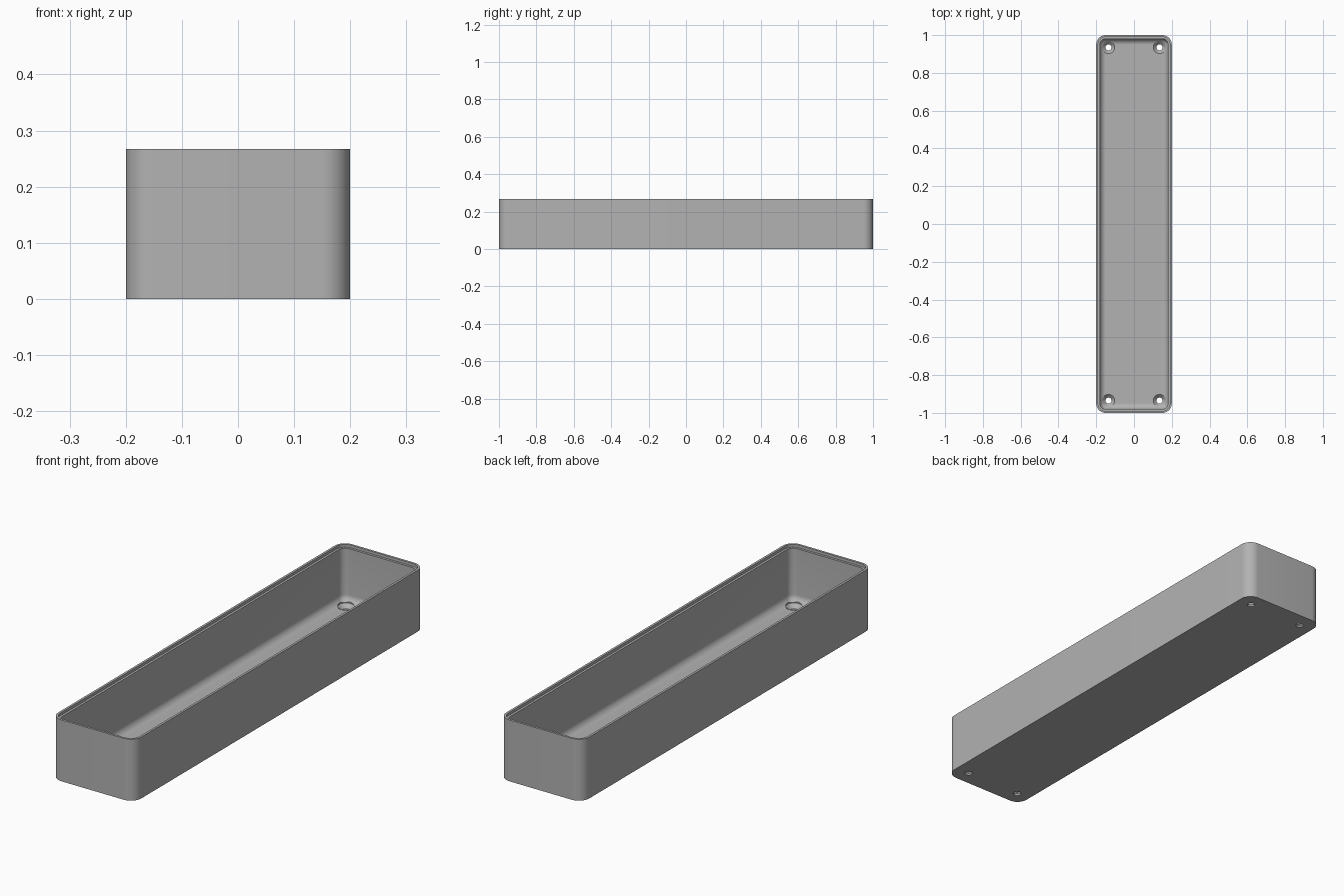
import bpy, bmesh, math

cube = bpy.data.objects.get("Cube")
if cube:
    bpy.data.objects.remove(cube, do_unlink=True)

HALF_X, HALF_Y, HEIGHT = 0.2, 1.0, 0.267
CORNER, WALL, FLOOR, STEPS = 0.05, 0.02, 0.025, 12

gray = bpy.data.materials.new("plain_gray")
gray.use_nodes = True
gray.diffuse_color = (0.45, 0.45, 0.45, 1)
gray.node_tree.nodes["Principled BSDF"].inputs["Base Color"].default_value = (0.45, 0.45, 0.45, 1)


def make_object(name, bm):
    bmesh.ops.recalc_face_normals(bm, faces=bm.faces)
    mesh = bpy.data.meshes.new(name)
    bm.to_mesh(mesh)
    bm.free()
    mesh.materials.append(gray)
    obj = bpy.data.objects.new(name, mesh)
    bpy.context.collection.objects.link(obj)
    return obj


def loft(bm, rings):
    """Skin closed rings of points and cap both ends."""
    loops = [[bm.verts.new(p) for p in ring] for ring in rings]
    for a, b in zip(loops, loops[1:]):
        for i in range(len(a)):
            j = (i + 1) % len(a)
            bm.faces.new((a[i], a[j], b[j], b[i]))
    bm.faces.new(loops[0])
    bm.faces.new(loops[-1])


def rounded_ring(inset, z):
    r = max(CORNER - inset, 0.001)
    cx, cy = HALF_X - inset - r, HALF_Y - inset - r
    pts = []
    for k, (sx, sy) in enumerate(((1, 1), (-1, 1), (-1, -1), (1, -1))):
        for i in range(STEPS + 1):
            a = math.pi / 2 * (k + i / STEPS)
            pts.append((sx * cx + r * math.cos(a), sy * cy + r * math.sin(a), z))
    return pts


def circle_ring(x, y, r, z, n=32):
    return [(x + r * math.cos(2 * math.pi * i / n), y + r * math.sin(2 * math.pi * i / n), z)
            for i in range(n)]


# Tray shell: outer wall, stepped rim, inner wall, floor fillet
fillet = CORNER - WALL
profile = [(0, 0), (0, HEIGHT), (0.01, HEIGHT), (0.01, HEIGHT - 0.012), (WALL, HEIGHT - 0.012)]
for i in range(9):
    a = math.pi / 2 * i / 8
    profile.append((WALL + fillet * (1 - math.cos(a)), FLOOR + fillet * (1 - math.sin(a))))
bm = bmesh.new()
loft(bm, [rounded_ring(*p) for p in profile])
tray = make_object("tray", bm)

# Countersunk screw holes in the floor corners
bm = bmesh.new()
for x in (-0.135, 0.135):
    for y in (-0.935, 0.935):
        loft(bm, [circle_ring(x, y, r, z) for r, z in
                  ((0.016, -0.02), (0.016, 0.008), (0.033, FLOOR), (0.033, 0.08))])
cutter = make_object("screw_hole_cutter", bm)
cutter.hide_render = True
cutter.hide_viewport = True

cut = tray.modifiers.new("screw_holes", "BOOLEAN")
cut.object = cutter
cut.solver = "EXACT"

# Apply the cut, then shade smooth with sharp edges kept
bpy.context.view_layer.objects.active = tray
tray.select_set(True)
bpy.ops.object.modifier_apply(modifier=cut.name)
bpy.data.objects.remove(cutter, do_unlink=True)
bpy.ops.object.shade_smooth_by_angle(angle=math.radians(30))
